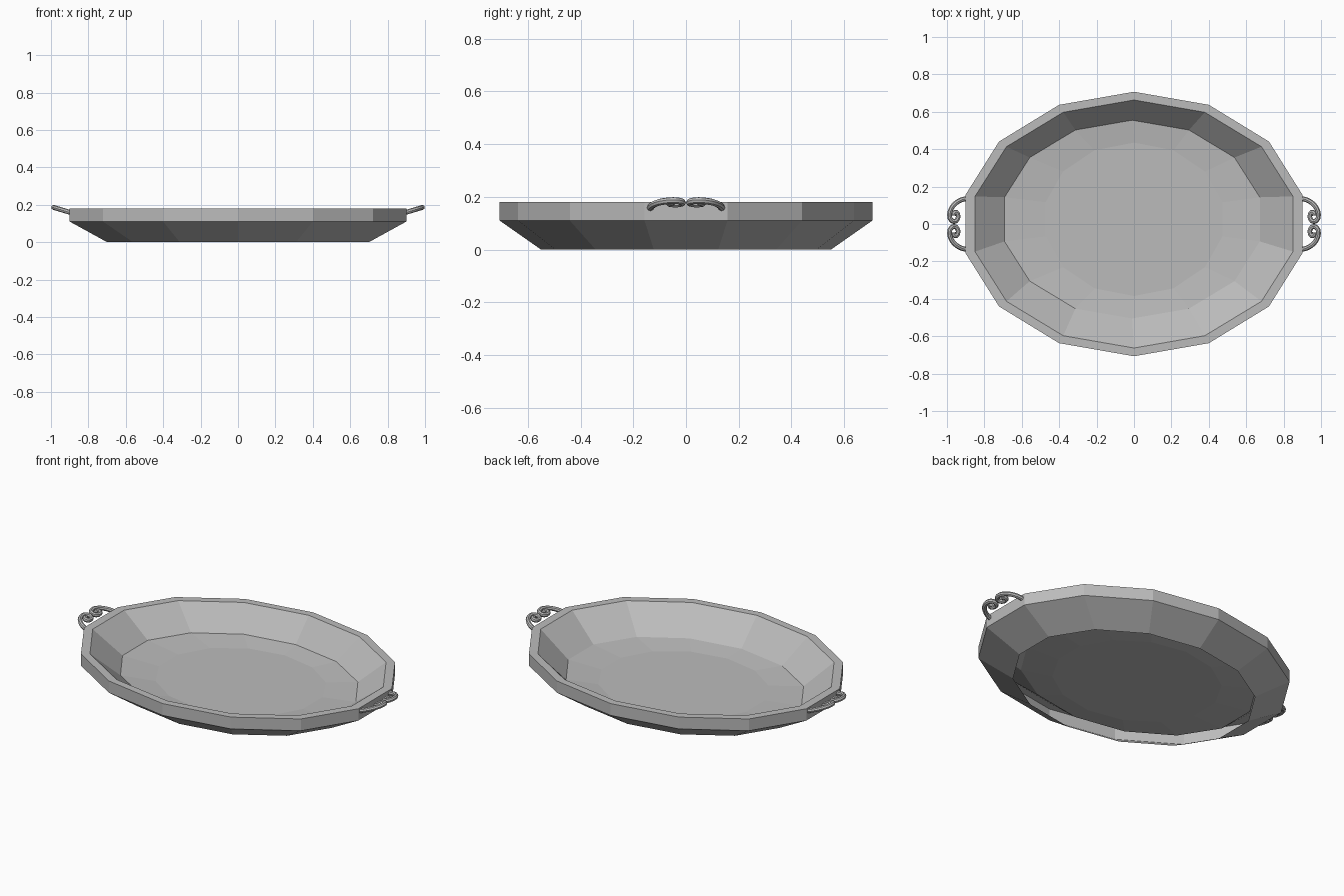
import bpy
import bmesh
from math import sin, cos, pi

cube = bpy.data.objects.get("Cube")
if cube:
    bpy.data.objects.remove(cube, do_unlink=True)

metal = bpy.data.materials.new("grey_metal")
metal.use_nodes = True
grey = (0.5, 0.5, 0.5, 1)
metal.diffuse_color = grey
metal.node_tree.nodes["Principled BSDF"].inputs["Base Color"].default_value = grey

SIDES = 14


def add_object(name, data):
    obj = bpy.data.objects.new(name, data)
    bpy.context.collection.objects.link(obj)
    data.materials.append(metal)
    return obj


# Tray: oval rings from the open foot, over the rim and down to the floor
# (x radius, y radius, height, x shift, y shift)
RINGS = [
    (0.718, 0.55, 0.0, 0, 0),
    (0.923, 0.707, 0.11, 0, 0),
    (0.923, 0.707, 0.18, 0, 0),
    (0.872, 0.663, 0.18, 0, 0),
    (0.70, 0.53, 0.045, -0.01, 0.025),
    (0.485, 0.41, 0.03, 0, 0.025),
]
bm = bmesh.new()
loops = []
for rx, ry, z, dx, dy in RINGS:
    angles = [pi / 2 + 2 * pi * i / SIDES for i in range(SIDES)]
    loops.append([bm.verts.new((rx * cos(a) + dx, ry * sin(a) + dy, z)) for a in angles])
for low, high in zip(loops, loops[1:]):
    for i in range(SIDES):
        j = (i + 1) % SIDES
        bm.faces.new((low[i], low[j], high[j], high[i]))
bm.faces.new(loops[-1])
tray_mesh = bpy.data.meshes.new("tray")
bm.to_mesh(tray_mesh)
bm.free()
add_object("tray", tray_mesh)

# Handles: a pair of tilted tube scrolls at each end
SCROLL = [
    (0.89, 0.137), (0.925, 0.128), (0.957, 0.108), (0.979, 0.078),
    (0.986, 0.046), (0.978, 0.022), (0.96, 0.014), (0.945, 0.025),
    (0.941, 0.046), (0.95, 0.062), (0.963, 0.058), (0.965, 0.046),
]
for side, sx in (("left", 1), ("right", -1)):
    for end, sy in (("back", 1), ("front", -1)):
        curve = bpy.data.curves.new("scroll", "CURVE")
        curve.dimensions = "3D"
        curve.bevel_depth = 0.013
        curve.bevel_resolution = 2
        curve.resolution_u = 4
        curve.use_fill_caps = True
        spline = curve.splines.new("BEZIER")
        spline.bezier_points.add(len(SCROLL) - 1)
        for point, (x, y) in zip(spline.bezier_points, SCROLL):
            point.co = (sx * x, sy * y, 0.157 + (x - 0.89) * 0.3)
            point.handle_left_type = point.handle_right_type = "AUTO"
        temp = bpy.data.objects.new("temp", curve)
        bpy.context.collection.objects.link(temp)
        graph = bpy.context.evaluated_depsgraph_get()
        mesh = bpy.data.meshes.new_from_object(temp.evaluated_get(graph))
        bpy.data.objects.remove(temp, do_unlink=True)
        mesh.materials.clear()
        handle = add_object(f"{side}_handle_{end}_scroll", mesh)
        bpy.ops.object.select_all(action="DESELECT")
        handle.select_set(True)
        bpy.context.view_layer.objects.active = handle
        bpy.ops.object.shade_smooth_by_angle()
